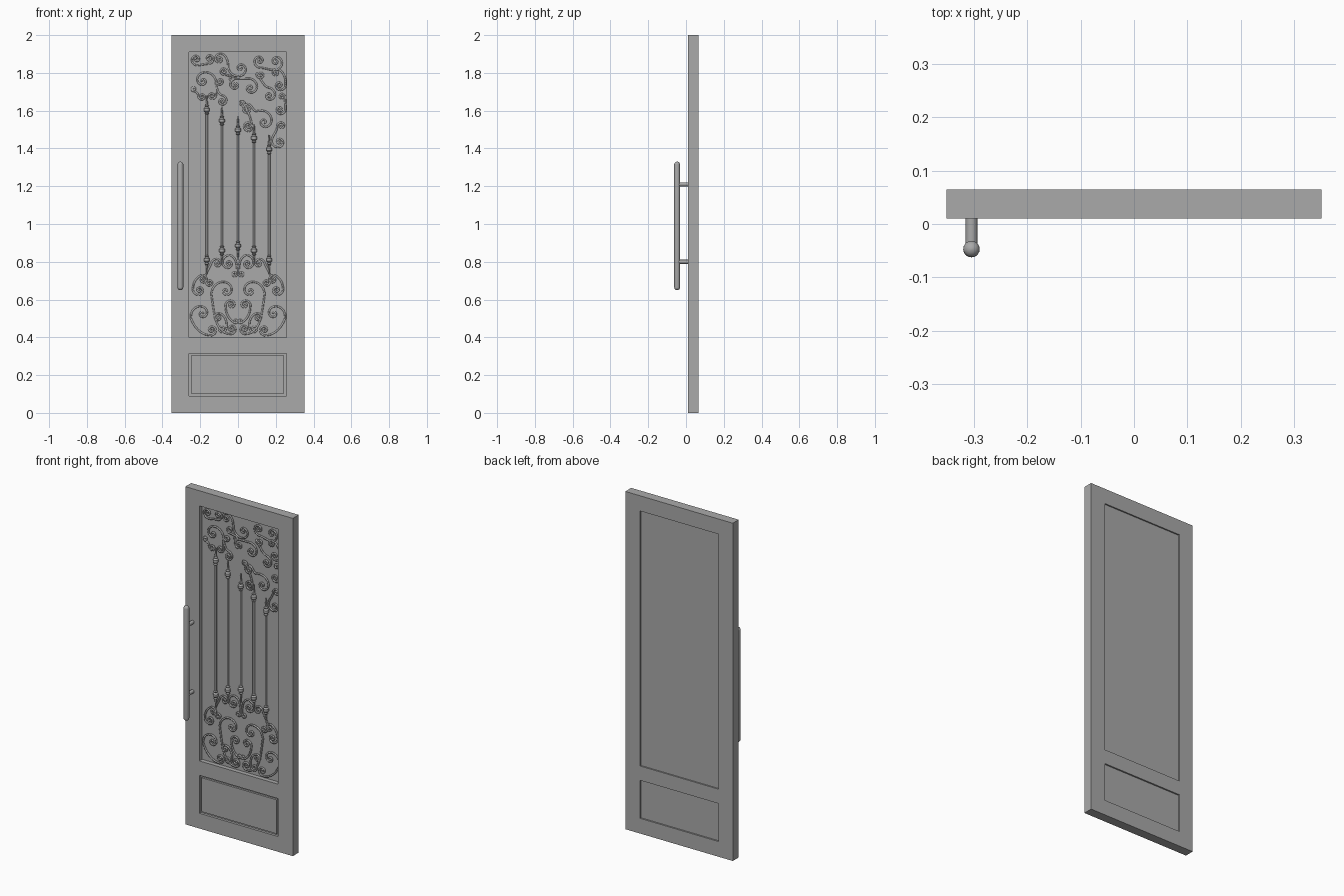
import bpy, bmesh, math
from mathutils import Vector

if "Cube" in bpy.data.objects:
    bpy.data.objects.remove(bpy.data.objects["Cube"])

grey = bpy.data.materials.new("door grey")
grey.diffuse_color = (0.40, 0.40, 0.40, 1)
grey.use_nodes = True
grey.node_tree.nodes["Principled BSDF"].inputs["Base Color"].default_value = grey.diffuse_color


def finish(name, bm, smooth=False):
    me = bpy.data.meshes.new(name)
    bmesh.ops.recalc_face_normals(bm, faces=bm.faces)
    bm.to_mesh(me)
    bm.free()
    ob = bpy.data.objects.new(name, me)
    bpy.context.collection.objects.link(ob)
    me.materials.append(grey)
    if smooth:
        bpy.context.view_layer.objects.active = ob
        ob.select_set(True)
        bpy.ops.object.shade_smooth_by_angle(angle=math.radians(40))
        ob.select_set(False)
    return ob


def box(name, x0, x1, y0, y1, z0, z1):
    bm = bmesh.new()
    bmesh.ops.create_cube(bm, size=1)
    for v in bm.verts:
        v.co = ((x0 + x1) / 2 + v.co.x * (x1 - x0), (y0 + y1) / 2 + v.co.y * (y1 - y0),
                (z0 + z1) / 2 + v.co.z * (z1 - z0))
    return finish(name, bm)


def grid_frame(name, xs, zs, y0, y1, holes):
    """Slab made of grid cells, with some cells left open."""
    bm = bmesh.new()
    vs = [[bm.verts.new((x, y0, z)) for z in zs] for x in xs]
    for i in range(len(xs) - 1):
        for j in range(len(zs) - 1):
            if (i, j) not in holes:
                bm.faces.new((vs[i][j], vs[i + 1][j], vs[i + 1][j + 1], vs[i][j + 1]))
    ext = bmesh.ops.extrude_face_region(bm, geom=bm.faces[:], use_keep_orig=True)
    for v in ext["geom"]:
        if isinstance(v, bmesh.types.BMVert):
            v.co.y = y1
    return finish(name, bm)


def lathe(name, x, y, profile, sides=12):
    """Turned part around a vertical axis; profile is (radius, z)."""
    bm = bmesh.new()
    rings = [[bm.verts.new((x + r * math.cos(math.tau * k / sides), y + r * math.sin(math.tau * k / sides), z))
              for k in range(sides)] for r, z in profile]
    for a, b in zip(rings, rings[1:]):
        for k in range(sides):
            n = (k + 1) % sides
            bm.faces.new((a[k], a[n], b[n], b[k]))
    bm.faces.new(rings[0])
    bm.faces.new(rings[-1])
    return finish(name, bm, True)


# Door slab with two openings
X0, X1 = -0.26, 0.256
grid_frame("door_frame", [-0.352, X0, X1, 0.352], [0, 0.09, 0.315, 0.40, 1.91, 2.0],
           0.01, 0.065, {(1, 1), (1, 3)})
box("upper_panel", X0, X1, 0.036, 0.057, 0.40, 1.91)

# Lower panel: raised field inside a narrow groove
box("lower_panel", X0, X1, 0.025, 0.056, 0.09, 0.315)
box("lower_field", X0 + 0.012, X1 - 0.012, 0.013, 0.03, 0.102, 0.303)

# Pull handle with rounded ends and two stand-offs
HX, HY, HR = -0.305, -0.047, 0.0155
cap = [(HR * math.sin(t), HR * math.cos(t)) for t in (0.08, 0.45, 0.85, 1.25, math.pi / 2)]
lathe("pull_handle", HX, HY, [(r, 0.665 - h) for r, h in cap] + [(r, 1.315 + h) for r, h in cap[::-1]], 20)
for z in (0.80, 1.21):
    bpy.ops.mesh.primitive_cylinder_add(vertices=16, radius=0.011, depth=0.058,
                                        location=(HX, -0.017, z), rotation=(math.pi / 2, 0, 0))
    post = bpy.context.object
    post.name = "handle_post"
    post.data.materials.append(grey)
    bpy.ops.object.shade_smooth_by_angle()
    post.select_set(False)

# Vertical bars with turned collars
GY = 0.027
KNOB = [(0.006, -0.026), (0.011, -0.021), (0.007, -0.015), (0.015, -0.007), (0.015, 0.007),
        (0.007, 0.015), (0.011, 0.021), (0.006, 0.026)]
for x, lo, hi in ((-0.165, 0.81, 1.605), (-0.085, 0.86, 1.547), (0, 0.885, 1.497),
                  (0.085, 0.86, 1.455), (0.165, 0.81, 1.395)):
    prof = [(0.003, lo - 0.075)]
    prof += [(r, lo + h) for r, h in KNOB] + [(r, hi + h) for r, h in KNOB] + [(0.003, hi + 0.075)]
    lathe("grille_bar", x, GY, prof)


def spiral(cx, cz, r, ang, d):
    """Points winding outward to radius r at the exit angle, and the exit direction."""
    n, turns, a = 30, 1.6, math.radians(ang)
    pts = []
    for i in range(n + 1):
        t = i / n
        q = a - d * math.tau * turns * (1 - t)
        rad = 0.006 * (r / 0.006) ** (t ** 1.15)
        pts.append(Vector((cx + rad * math.cos(q), cz + rad * math.sin(q))))
    return pts, Vector((-d * math.sin(a), d * math.cos(a)))


def scrolls(name, table, mirror=False):
    """Wrought scrolls: two spirals joined by a smooth sweep."""
    cu = bpy.data.curves.new(name, "CURVE")
    cu.dimensions = "3D"
    cu.bevel_depth, cu.bevel_resolution, cu.use_fill_caps = 0.0052, 1, True
    cu.materials.append(grey)
    for row in table:
        a, ta = spiral(*row[:5])
        b, tb = spiral(*row[5:])
        p, q = a[-1], b[-1]
        m = (q - p).length * 1.15
        mid = []
        for i in range(1, 12):
            t = i / 12
            mid.append(p * (2*t**3 - 3*t*t + 1) + ta * m * (t**3 - 2*t*t + t)
                       + q * (3*t*t - 2*t**3) - tb * m * (t**3 - t*t))
        path = a + mid + b[::-1]
        for s in ((1, -1) if mirror else (1,)):
            sp = cu.splines.new("POLY")
            sp.points.add(len(path) - 1)
            for pt, v in zip(sp.points, path):
                x = min(max(v.x, X0 + 0.005), X1 - 0.005)
                pt.co = (s * x, GY + 0.004, min(v.y, 1.905), 1)
            sp.use_smooth = True
    ob = bpy.data.objects.new(name, cu)
    bpy.context.collection.objects.link(ob)


# Each row: centre x, centre z, radius, exit angle, turn; twice
scrolls("lower_scrollwork", [
    (0.065, 0.645, 0.078, -10, -1, 0.035, 0.445, 0.028, -90, 1),
    (0.036, 0.572, 0.030, 0, -1, 0.012, 0.485, 0.010, -60, 1),
    (0.190, 0.525, 0.064, -20, -1, 0.140, 0.440, 0.030, -90, 1),
    (0.205, 0.650, 0.034, 0, 1, 0.185, 0.705, 0.026, 60, -1),
    (0.050, 0.790, 0.045, 90, 1, 0.018, 0.735, 0.014, 180, -1),
    (0.110, 0.790, 0.030, 20, -1, 0.150, 0.690, 0.018, -30, 1),
    (0.105, 0.505, 0.022, 90, 1, 0.085, 0.445, 0.022, 200, -1),
], True)
scrolls("upper_scrollwork_left", [
    (-0.220, 1.872, 0.032, -90, 1, -0.152, 1.876, 0.028, -90, -1),
    (-0.098, 1.872, 0.032, 60, -1, 0.012, 1.825, 0.064, 180, -1),
    (-0.185, 1.757, 0.070, 0, -1, -0.138, 1.680, 0.022, 0, 1),
    (-0.190, 1.675, 0.020, 180, -1, -0.235, 1.715, 0.012, -90, 1),
    (-0.085, 1.650, 0.032, 90, 1, -0.095, 1.755, 0.020, 200, -1),
    (-0.015, 1.735, 0.034, 90, -1, 0.065, 1.720, 0.050, 90, 1),
    (-0.075, 1.810, 0.020, -90, 1, -0.035, 1.770, 0.014, 90, 1),
])
scrolls("upper_scrollwork_right", [
    (0.115, 1.865, 0.038, -90, 1, 0.200, 1.860, 0.046, -90, -1),
    (0.165, 1.680, 0.042, 90, 1, 0.120, 1.790, 0.022, 180, -1),
    (0.220, 1.735, 0.034, 0, 1, 0.200, 1.800, 0.020, 90, -1),
    (0.222, 1.605, 0.030, 0, 1, 0.232, 1.675, 0.016, 0, -1),
    (0.138, 1.540, 0.068, 120, 1, 0.050, 1.605, 0.030, 90, -1),
    (0.055, 1.520, 0.030, -90, 1, 0.025, 1.640, 0.014, 180, -1),
    (0.218, 1.435, 0.040, 180, -1, 0.230, 1.520, 0.022, 180, 1),
])
